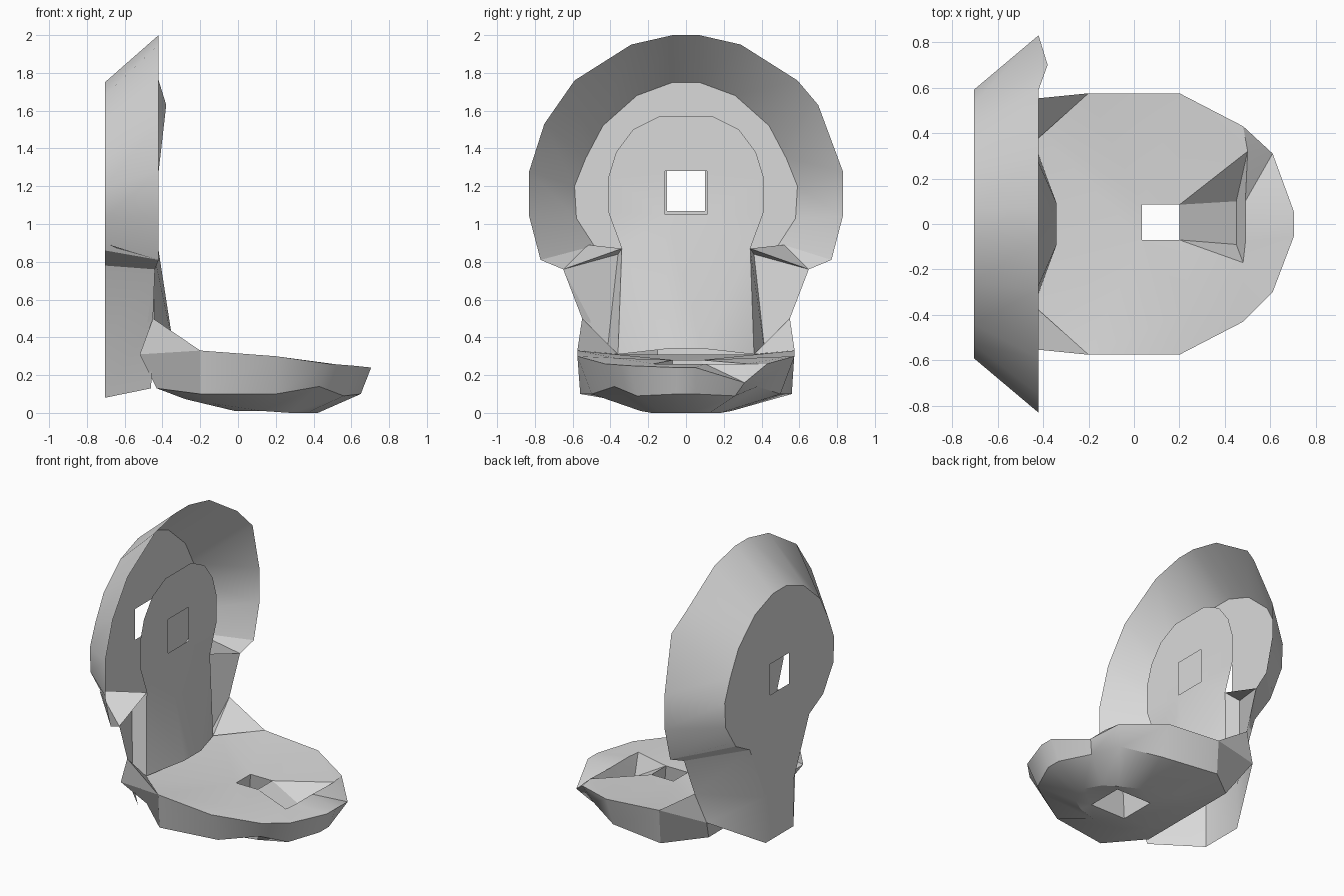
import bpy
import bmesh
from mathutils import Vector

cube = bpy.data.objects.get("Cube")
if cube:
    bpy.data.objects.remove(cube, do_unlink=True)

# One plain material for the whole model
grey = bpy.data.materials.new("plain_grey")
grey.use_nodes = True
colour = (0.7, 0.7, 0.7, 1)
grey.diffuse_color = colour
grey.node_tree.nodes["Principled BSDF"].inputs["Base Color"].default_value = colour


def flip(point):
    """Mirror a point across the y = 0 plane."""
    return (point[0], -point[1], point[2])


def both_sides(half):
    """Continue half an outline with its mirror image."""
    return list(half) + [flip(p) for p in reversed(half)]


def add_loop(bm, points):
    return [bm.verts.new(p) for p in points]


def loop_edges(bm, verts):
    edges = []
    for a, b in zip(verts, verts[1:] + verts[:1]):
        edges.append(bm.edges.get((a, b)) or bm.edges.new((a, b)))
    return edges


def fill(bm, normal, *loops):
    """Fill an outline, leaving any further loops open as holes."""
    edges = [e for loop in loops for e in loop_edges(bm, loop)]
    bmesh.ops.triangle_fill(bm, edges=edges, use_beauty=True, normal=Vector(normal))


def bridge(bm, first, second, closed=True):
    """Join two loops of equal length with quads."""
    count = len(first)
    for i in range(count if closed else count - 1):
        j = (i + 1) % count
        bm.faces.new((first[i], first[j], second[j], second[i]))


def add_faces(bm, *polygons):
    for polygon in polygons:
        bm.faces.new(add_loop(bm, polygon))


def finish(bm, name):
    bmesh.ops.remove_doubles(bm, verts=bm.verts, dist=0.0005)
    bmesh.ops.recalc_face_normals(bm, faces=bm.faces)
    mesh = bpy.data.meshes.new(name)
    bm.to_mesh(mesh)
    bm.free()
    mesh.materials.append(grey)
    obj = bpy.data.objects.new(name, mesh)
    bpy.context.collection.objects.link(obj)
    bpy.ops.object.select_all(action="DESELECT")
    obj.select_set(True)
    bpy.context.view_layer.objects.active = obj
    bpy.ops.object.shade_smooth_by_angle(angle=0.5)


def window(x, half, low, high):
    return [(x, -half, low), (x, half, low), (x, half, high), (x, -half, high)]


BACK, RIM = -0.705, -0.42
rim_end, rim_low = (RIM, 0.77, 0.81), (RIM - 0.02, 0.65, 0.76)
waist, hip = (-0.45, 0.55, 0.5), (-0.52, 0.52, 0.31)

# Back plate and flared rim, tapering into a narrow stem
plate_half = [(0.07, 1.75), (0.26, 1.68), (0.44, 1.52), (0.53, 1.35), (0.59, 1.2),
              (0.58, 1.03), (0.47, 0.86), (0.32, 0.78), (0.15, 0.39), (0.15, 0.08)]
rim_half = [(0.07, 2), (0.29, 1.95), (0.59, 1.76), (0.75, 1.53), (0.83, 1.28), (0.83, 1.04)]
rim_points = both_sides([(RIM, y, z) for y, z in rim_half] + [rim_end, rim_low, waist, hip])
rim_points[3] = (-0.38, 0.7, 1.63)       # dented spot on the left of the rim
rim_points[10] = (-0.46, -0.42, 0.13)    # the right side reaches lower
bm = bmesh.new()
plate = add_loop(bm, both_sides([(BACK, y, z) for y, z in plate_half]))
rim = add_loop(bm, rim_points)
# Both loops start at the top left; the stem stays open at the foot
split = len(plate_half)
bridge(bm, plate[split:] + plate[:split], rim[split:] + rim[:split], closed=False)
fill(bm, (1, 0, 0), plate, add_loop(bm, window(BACK, 0.1, 1.07, 1.28)))
finish(bm, "dish")

# Keyhole-shaped front panel with a square window
panel_half = [(-0.45, 0.14, 1.57), (-0.45, 0.28, 1.5), (-0.45, 0.37, 1.38),
              (-0.45, 0.41, 1.25), (-0.45, 0.41, 1.06), (-0.45, 0.34, 0.87),
              (-0.44, 0.36, 0.31), (-0.34, 0.09, 0.34)]
bm = bmesh.new()
outline = add_loop(bm, both_sides(panel_half))
fill(bm, (1, 0, 0), outline, add_loop(bm, window(-0.45, 0.11, 1.05, 1.28)))
finish(bm, "front_panel")

# Shoulders and stem sides, closing the rim ends against the panel and tray
bm = bmesh.new()
floor_end, panel_neck = (-0.68, 0.52, 0.89), (-0.45, 0.34, 0.87)
panel_foot, tray_side = (-0.44, 0.36, 0.31), (-0.2, 0.575, 0.33)
groove_top, groove_foot = (-0.55, 0.36, 0.84), (-0.5, 0.42, 0.3)
stem_faces = [(rim_end, floor_end, rim_low), (floor_end, panel_neck, rim_low),
              (panel_neck, groove_top, rim_low),
              (panel_neck, panel_foot, groove_foot, groove_top),
              (groove_top, groove_foot, waist, rim_low),
              (groove_foot, panel_foot, waist),
              (waist, panel_foot, tray_side), (hip, waist, tray_side)]
for face in stem_faces:
    add_faces(bm, face, [flip(p) for p in reversed(face)])
finish(bm, "stem_sides")

# Tray: top with a cut-out, faceted wall and bowl-shaped underside
top_half = [hip, tray_side, (0.2, 0.575, 0.3),
            (0.48, 0.43, 0.26), (0.61, 0.3, 0.25), (0.705, 0.05, 0.24)]
low_half = [(-0.43, 0.37, 0.13), (-0.2, 0.56, 0.1), (0.2, 0.5, 0.1),
            (0.43, 0.38, 0.14), (0.56, 0.26, 0.09), (0.65, 0.05, 0.1)]
bowl_half = [(x * 0.65, y * 0.48, max(0, 0.03 - 0.1 * x)) for x, y, z in low_half]
top_points = both_sides(top_half)
top_points[4] = (0.61, 0.31, 0.16)       # the lip dips on the left
hole = [(0.2, -0.07), (0.035, -0.07), (0.035, 0.085), (0.2, 0.085)]

bm = bmesh.new()
top = add_loop(bm, top_points)
low = add_loop(bm, both_sides(low_half))
bowl = add_loop(bm, both_sides(bowl_half))
bridge(bm, top, low)
bridge(bm, low, bowl)

# Sunken pocket between the flared square hole and the front lip
hole_top = [(x, y, 0.28) for x, y in hole]
hole_low = [(0.12 + (x - 0.12) * 1.6, y * 1.6, 0.01) for x, y in hole]
corner_left, corner_right = (0.5, 0.32, 0.26), (0.26, -0.37, 0.29)
lip = [(0.49, 0.1, 0.26), (0.49, -0.08, 0.26), (0.48, -0.17, 0.26)]
pit_left, pit_right = (0.45, 0.1, 0.13), (0.45, -0.09, 0.13)
fill(bm, (0, 0, 1), top, add_loop(bm, hole_top + [corner_left] + lip + [corner_right]))
fill(bm, (0, 0, 1), bowl, add_loop(bm, hole_low))
bridge(bm, add_loop(bm, hole_top), add_loop(bm, hole_low))
add_faces(bm,
          (hole_top[3], corner_left, pit_left),
          (corner_left, lip[0], pit_left),
          (hole_top[3], pit_left, pit_right, hole_top[0]),
          (pit_left, lip[0], lip[1], pit_right),
          (pit_right, lip[1], lip[2]),
          (hole_top[0], pit_right, lip[2]),
          (hole_top[0], lip[2], corner_right))
finish(bm, "tray")
